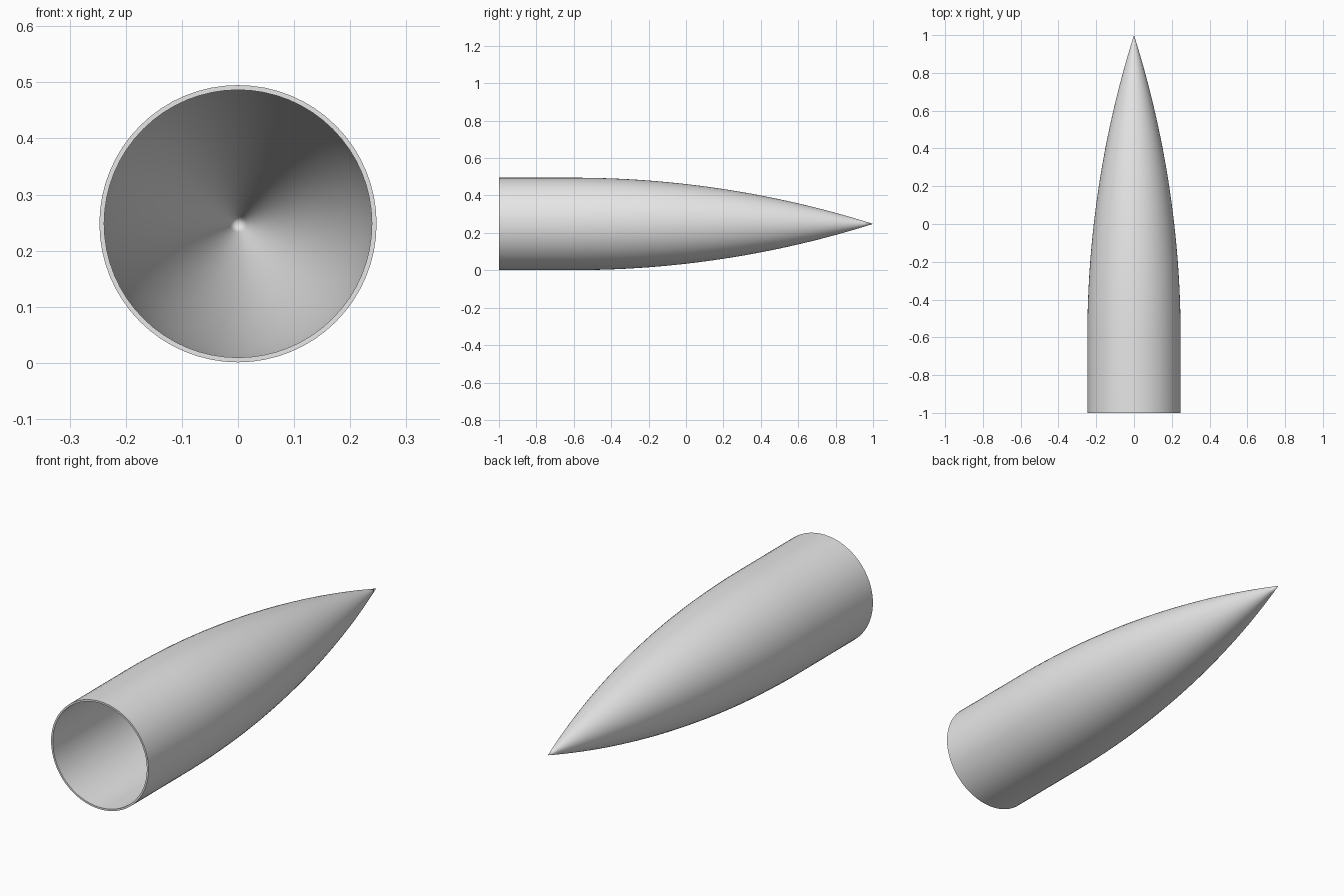
import bpy, bmesh, math

if "Cube" in bpy.data.objects:
    bpy.data.objects.remove(bpy.data.objects["Cube"])

SIDES = 64
CENTRE_Z = 0.248
RADIUS, WALL = 0.247, 0.0085
BASE_Y, SHOULDER_Y, TIP_Y = -1.0, -0.6, 1.0


def ogive(radius, tip_y, steps=32):
    """Profile (y, r): straight tube, then a tangent arc, ending just before the tip."""
    length = tip_y - SHOULDER_Y
    rho = (radius ** 2 + length ** 2) / (2 * radius)
    pts = [(BASE_Y, radius)]
    for i in range(steps):
        d = length * i / steps
        pts.append((SHOULDER_Y + d, math.sqrt(rho ** 2 - d ** 2) + radius - rho))
    return pts


def add_skin(bm, profile, tip_y):
    """Spin a profile round the y axis and close it at the tip; return the open ring."""
    rings = []
    for y, r in profile:
        angles = [2 * math.pi * k / SIDES for k in range(SIDES)]
        rings.append([bm.verts.new((r * math.sin(a), y, CENTRE_Z + r * math.cos(a)))
                      for a in angles])
    for a, b in zip(rings, rings[1:]):
        bridge(bm, a, b)
    tip = bm.verts.new((0, tip_y, CENTRE_Z))
    for k in range(SIDES):
        bm.faces.new((rings[-1][k], rings[-1][(k + 1) % SIDES], tip))
    return rings[0]


def bridge(bm, a, b):
    for k in range(SIDES):
        n = (k + 1) % SIDES
        bm.faces.new((a[k], a[n], b[n], b[k]))


# Hollow nose cone: outer skin, inner skin and the rim joining them
bm = bmesh.new()
outer = add_skin(bm, ogive(RADIUS, TIP_Y), TIP_Y)
inner = add_skin(bm, ogive(RADIUS - WALL, TIP_Y - 0.027), TIP_Y - 0.027)
bridge(bm, outer, inner)
bmesh.ops.recalc_face_normals(bm, faces=bm.faces)

mesh = bpy.data.meshes.new("nose_cone")
bm.to_mesh(mesh)
bm.free()
cone = bpy.data.objects.new("nose_cone", mesh)
bpy.context.collection.objects.link(cone)

# Plain grey finish
grey = bpy.data.materials.new("light grey")
grey.diffuse_color = (0.8, 0.8, 0.8, 1)
grey.use_nodes = True
grey.node_tree.nodes["Principled BSDF"].inputs["Base Color"].default_value = grey.diffuse_color
mesh.materials.append(grey)

# Smooth walls, sharp rim
bpy.context.view_layer.objects.active = cone
cone.select_set(True)
bpy.ops.object.shade_smooth_by_angle(angle=math.radians(30))
